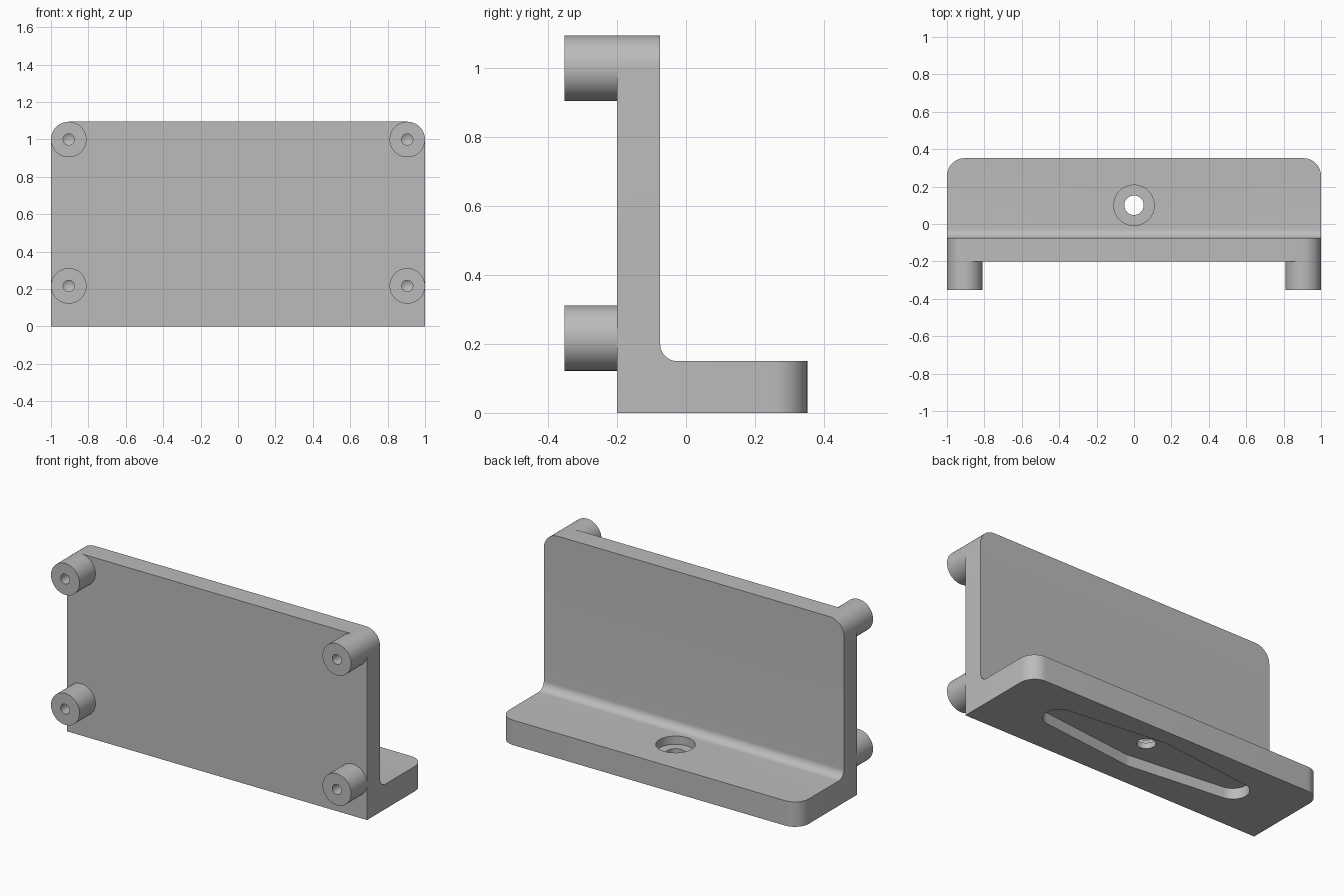
import bpy, bmesh
from math import sin, cos, pi, asin
from mathutils import Matrix, Vector

cube = bpy.data.objects.get("Cube")
if cube:
    bpy.data.objects.remove(cube, do_unlink=True)

grey = bpy.data.materials.new("plain grey")
grey.use_nodes = True
COLOUR = (0.5, 0.5, 0.5, 1)
grey.diffuse_color = COLOUR
grey.node_tree.nodes["Principled BSDF"].inputs["Base Color"].default_value = COLOUR

FRONT, PLATE_FRONT, PLATE_BACK, BACK = -0.352, -0.2, -0.075, 0.352
HEIGHT, BASE, CORNER = 1.095, 0.15, 0.095


def finish(name, bm):
    bmesh.ops.recalc_face_normals(bm, faces=bm.faces)
    mesh = bpy.data.meshes.new(name)
    bm.to_mesh(mesh)
    bm.free()
    mesh.materials.append(grey)
    obj = bpy.data.objects.new(name, mesh)
    bpy.context.collection.objects.link(obj)
    return obj


def smooth(obj):
    bpy.ops.object.select_all(action='DESELECT')
    obj.select_set(True)
    bpy.context.view_layer.objects.active = obj
    bpy.ops.object.shade_smooth_by_angle(angle=pi / 6)


def arc(cx, cy, r, start, end, steps):
    angles = [start + (end - start) * i / steps for i in range(steps + 1)]
    return [(cx + r * cos(a), cy + r * sin(a)) for a in angles]


def prism(points, depth):
    """Extrude a closed outline of 3D points along a vector."""
    bm = bmesh.new()
    face = bm.faces.new([bm.verts.new(p) for p in points])
    out = bmesh.ops.extrude_face_region(bm, geom=[face])["geom"]
    moved = [v for v in out if isinstance(v, bmesh.types.BMVert)]
    bmesh.ops.translate(bm, verts=moved, vec=depth)
    if not face.is_valid or len(bm.faces) < len(points) + 2:
        bm.faces.new([bm.verts[i] for i in range(len(points))])
    return bm


def lathe(profile, matrix, steps=48):
    """Turn a radius/height profile about z, then place it."""
    bm = bmesh.new()
    verts = [bm.verts.new((r, 0, h)) for r, h in profile]
    edges = [bm.edges.new(pair) for pair in zip(verts, verts[1:])]
    bmesh.ops.spin(bm, geom=verts + edges, cent=(0, 0, 0), axis=(0, 0, 1),
                   angle=2 * pi, steps=steps)
    bmesh.ops.remove_doubles(bm, verts=bm.verts, dist=0.0001)
    bmesh.ops.transform(bm, matrix=matrix, verts=bm.verts)
    return bm


# L-shaped bracket with a filleted inside corner
fillet = 0.05
outline = [(PLATE_FRONT, 0), (BACK, 0), (BACK, BASE)]
outline += arc(PLATE_BACK + fillet, BASE + fillet, fillet, 1.5 * pi, pi, 10)
outline += [(PLATE_BACK, HEIGHT), (PLATE_FRONT, HEIGHT)]
bm = prism([(-1, y, z) for y, z in outline], Vector((2, 0, 0)))

# Rounded upper plate corners and rear base corners
corners = []
for edge in bm.edges:
    a, b = (v.co for v in edge.verts)
    top = min(a.z, b.z) > HEIGHT - 0.001
    rear = min(a.y, b.y) > BACK - 0.001
    if abs(a.x - b.x) < 0.001 and (top or rear):
        corners.append(edge)
bmesh.ops.bevel(bm, geom=corners, offset=CORNER, segments=12, profile=0.5,
                affect='EDGES')
bracket = finish("bracket", bm)

# Underside pocket: wide in the middle, tapering to rounded ends
mid_y, wide, narrow, reach, pocket_depth = 0.1, 0.155, 0.09, 0.6, 0.065
tilt = asin((wide - narrow) / reach)
q = pi / 2
pocket = arc(reach, mid_y, narrow, tilt - q, q - tilt, 20)
pocket += arc(0, mid_y, wide, q - tilt, q + tilt, 4)
pocket += arc(-reach, mid_y, narrow, q + tilt, 3 * q - tilt, 20)
pocket += arc(0, mid_y, wide, 3 * q - tilt, 3 * q + tilt, 4)
pocket_cutter = finish("pocket_cutter", prism(
    [(x, y, -0.1) for x, y in pocket], Vector((0, 0, 0.1 + pocket_depth))))

# Counterbored screw hole through the base
bore, hole = 0.108, 0.052
screw_cutter = finish("screw_hole_cutter", lathe(
    [(0, 0.02), (hole, 0.02), (hole, 0.1), (bore, 0.1), (bore, 0.3), (0, 0.3)],
    Matrix.Translation((0, mid_y, 0))))

for cutter in (pocket_cutter, screw_cutter):
    cutter.hide_render = True
    mod = bracket.modifiers.new("cut", 'BOOLEAN')
    mod.operation = 'DIFFERENCE'
    mod.solver = 'EXACT'
    mod.object = cutter
    bpy.context.view_layer.objects.active = bracket
    bpy.ops.object.modifier_apply(modifier=mod.name)
    bpy.data.objects.remove(cutter, do_unlink=True)
smooth(bracket)

# Four round standoffs with blind drilled holes
length, drill = PLATE_FRONT - FRONT, 0.03
standoff = [(CORNER, 0), (CORNER, length), (drill, length), (drill, 0.03), (0, 0.012)]
for side, x in (("right", -0.905), ("left", 0.905)):
    for level, z in (("lower", 0.217), ("upper", 1.0)):
        place = Matrix.Translation((x, PLATE_FRONT, z)) @ Matrix.Rotation(q, 4, 'X')
        smooth(finish(f"{level}_{side}_standoff", lathe(standoff, place)))
